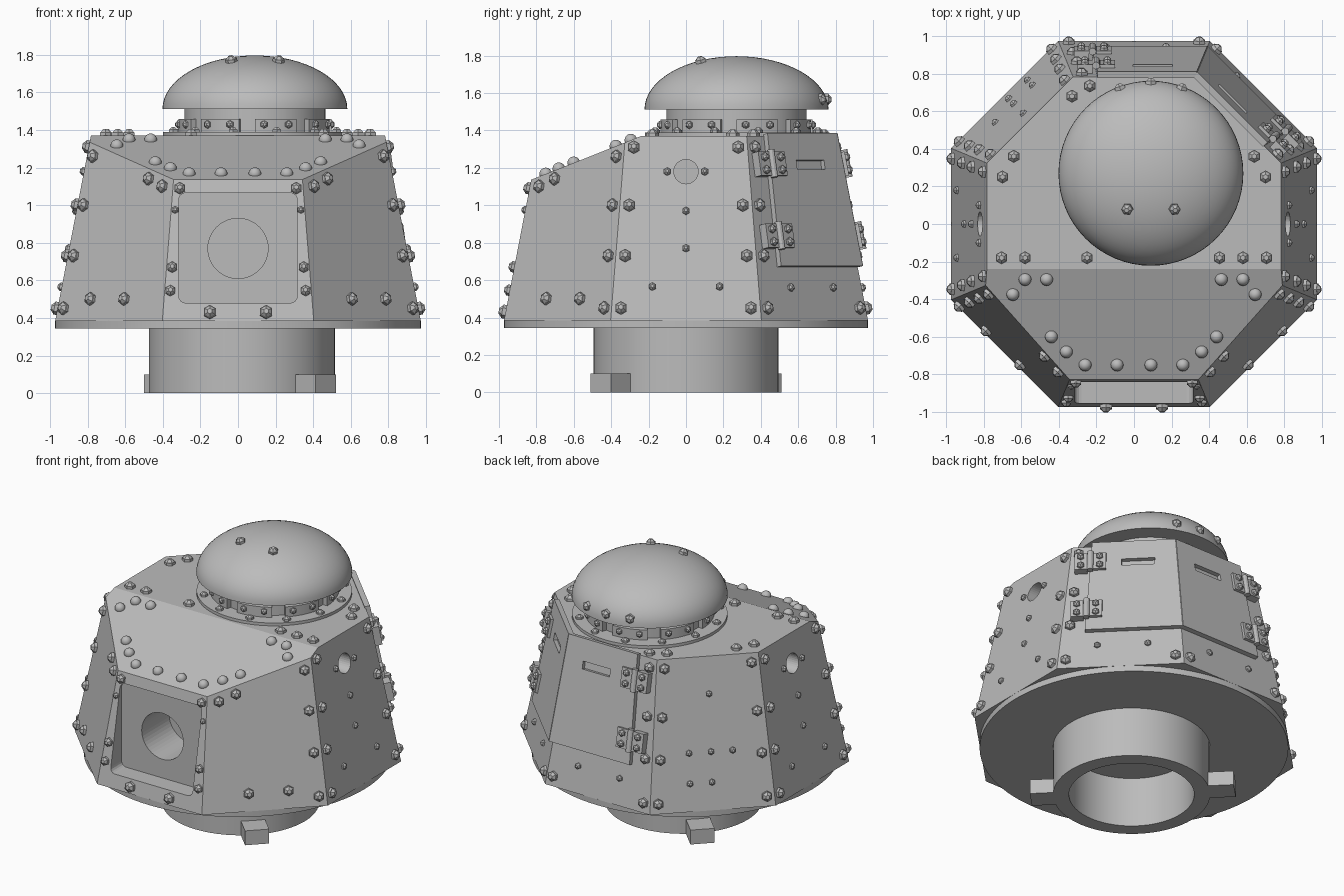
import bpy, bmesh, math
from mathutils import Matrix, Vector

if "Cube" in bpy.data.objects:
    bpy.data.objects.remove(bpy.data.objects["Cube"], do_unlink=True)

steel = bpy.data.materials.new("grey steel")
steel.use_nodes = True
GREY = (0.5, 0.5, 0.5, 1)
steel.diffuse_color = GREY
steel.node_tree.nodes["Principled BSDF"].inputs["Base Color"].default_value = GREY

BASE, TOP, APO, TAPER = 0.385, 1.37, 0.973, 0.193
TAN = math.tan(math.pi / 8)
DOME = Vector((0.09, 0.27, 0))
T = Matrix.Translation


def finish(bm, name, smooth=False):
    bmesh.ops.recalc_face_normals(bm, faces=bm.faces)
    mesh = bpy.data.meshes.new(name)
    bm.to_mesh(mesh)
    bm.free()
    mesh.materials.append(steel)
    ob = bpy.data.objects.new(name, mesh)
    bpy.context.collection.objects.link(ob)
    if smooth:
        bpy.ops.object.select_all(action="DESELECT")
        ob.select_set(True)
        bpy.context.view_layer.objects.active = ob
        bpy.ops.object.shade_smooth_by_angle(angle=math.radians(35))
    return ob


def cyl(bm, r1, r2, z0, z1, n=48, m=Matrix()):
    bmesh.ops.create_cone(bm, cap_ends=True, segments=n, radius1=r1, radius2=r2,
                          depth=z1 - z0, matrix=m @ T((0, 0, (z0 + z1) / 2)))


def box(bm, lo, hi, m=Matrix()):
    lo, hi = Vector(lo), Vector(hi)
    bmesh.ops.create_cube(bm, size=1, matrix=m @ T((lo + hi) / 2) @ Matrix.Diagonal((*(hi - lo), 1)))


def basis(x, y, z, pos):
    return T(pos) @ Matrix((x, y, z)).transposed().to_4x4()


def on_normal(pos, n):
    return T(pos) @ Vector(n).to_track_quat("Z", "Y").to_matrix().to_4x4()


def apothem(z):
    return APO - (z - BASE) * TAPER


def wall(k, u, z):
    """Frame on wall k (0 = left, counting towards the back): x along, y up the slope, z out."""
    a = k * math.pi / 4
    out, along = Vector((math.cos(a), math.sin(a), 0)), Vector((-math.sin(a), math.cos(a), 0))
    up = (Vector((0, 0, 1)) - out * TAPER).normalized()
    return basis(along, up, along.cross(up), out * apothem(z) + along * u + Vector((0, 0, z)))


def cut(ob, bm):
    cutter = finish(bm, "cutter")
    mod = ob.modifiers.new("cut", "BOOLEAN")
    mod.operation, mod.solver, mod.object = "DIFFERENCE", "EXACT", cutter
    bpy.context.view_layer.objects.active = ob
    bpy.ops.object.modifier_apply(modifier=mod.name)
    bpy.data.objects.remove(cutter, do_unlink=True)


# Eight-sided tapering hull with a flat roof that slopes down at the front
bm = bmesh.new()
cyl(bm, APO / math.cos(math.pi / 8), apothem(1.5) / math.cos(math.pi / 8), BASE, 1.5, 8,
    Matrix.Rotation(math.pi / 8, 4, "Z"))
SLOPE = Vector((0, -0.397, 1)).normalized()
for co, no in (((0, 0, TOP), (0, 0, 1)), ((0, -0.24, TOP), SLOPE)):
    geom = bm.verts[:] + bm.edges[:] + bm.faces[:]
    bmesh.ops.bisect_plane(bm, geom=geom, plane_co=co, plane_no=no, clear_outer=True)
    bmesh.ops.holes_fill(bm, edges=[e for e in bm.edges if e.is_boundary])
hull = finish(bm, "hull")

# Front window recess with rounded corners
bm = bmesh.new()
box(bm, (-0.315, -1.2, 0.48), (0.315, -0.83, 1.065))
bmesh.ops.bevel(bm, geom=[e for e in bm.edges if abs(e.verts[0].co.y - e.verts[1].co.y) > 0.1],
                offset=0.035, segments=4, profile=0.5, affect="EDGES")
cut(hull, bm)

# Gun port and the two side pistol ports
bm = bmesh.new()
cyl(bm, 0.16, 0.16, -0.3, 0.3, 48, on_normal((0, -0.83, 0.77), (0, -1, 0)))
cut(hull, bm)
for k in (0, 4):
    bm = bmesh.new()
    cyl(bm, 0.065, 0.065, -0.3, 0.1, 32, on_normal(wall(k, 0, 1.18).translation, (1 - k / 2, 0, 0)))
    cut(hull, bm)

# Turning ring under the hull, hollow neck and its two locking lugs
bm = bmesh.new()
cyl(bm, APO, APO, 0.345, BASE + 0.002, 96)
finish(bm, "base_disc", True)
bm = bmesh.new()
cyl(bm, 0.495, 0.495, 0, 0.35, 64, T((0.02, 0, 0)))
neck = finish(bm, "neck")
bm = bmesh.new()
cyl(bm, 0.395, 0.395, -0.1, 0.345, 64, T((0.02, 0, 0)))
cut(neck, bm)
neck.select_set(True)
bpy.context.view_layer.objects.active = neck
bpy.ops.object.shade_smooth_by_angle(angle=math.radians(35))
bm = bmesh.new()
for a in (-45, 135):
    box(bm, (0.47, -0.077, 0), (0.645, 0.077, 0.1), T((0.01, 0, 0)) @ Matrix.Rotation(math.radians(a), 4, "Z"))
finish(bm, "neck_lugs")

# Cupola: flange, column, spaced vision blocks and dome
bm = bmesh.new()
cyl(bm, 0.49, 0.49, TOP - 0.01, 1.39, 64, T(DOME))
cyl(bm, 0.375, 0.375, TOP, 1.52, 64, T(DOME))
finish(bm, "cupola_column", True)
bm = bmesh.new()
for i in range(8):
    pts = []
    for r, steps in ((0.407, range(7)), (0.35, range(6, -1, -1))):
        for s in steps:
            a = math.radians(45 * i + 5.5 * s - 90)
            pts.append(bm.verts.new(DOME + Vector((r * math.cos(a), r * math.sin(a), TOP))))
    ext = bmesh.ops.extrude_face_region(bm, geom=[bm.faces.new(pts)])["geom"]
    bmesh.ops.translate(bm, vec=(0, 0, 0.09), verts=[v for v in ext if isinstance(v, bmesh.types.BMVert)])
finish(bm, "vision_blocks", True)
bm = bmesh.new()
bmesh.ops.create_uvsphere(bm, u_segments=64, v_segments=32, radius=1)
bmesh.ops.bisect_plane(bm, geom=bm.verts[:] + bm.edges[:] + bm.faces[:], dist=0.0001,
                       plane_co=(0, 0, 0), plane_no=(0, 0, -1), clear_outer=True)
bmesh.ops.holes_fill(bm, edges=[e for e in bm.edges if e.is_boundary])
bm.transform(T(DOME + Vector((0, 0, 1.512))) @ Matrix.Diagonal((0.492, 0.492, 0.285, 1)))
finish(bm, "cupola_dome", True)

bolts = bmesh.new()


def bolt(m, r=0.035):
    cyl(bolts, r, r, -0.01, r * 0.5, 6, m)
    cyl(bolts, r * 0.9, r * 0.4, r * 0.5, r * 1.0, 6, m)


# Two hatch doors with a slit and a pair of hinges each
for name, k, s in (("left_hatch", 1, 1), ("back_hatch", 2, -1)):
    bm = bmesh.new()
    quads = []
    for d in (-0.005, 0.03):
        quad = []
        for z, side in ((0.67, -1), (0.67, 1), (1.38, 1), (1.38, -1)):
            half = apothem(z) * TAN
            u = half + 0.01 if side > 0 else -0.6 * half
            quad.append(bm.verts.new(wall(k, s * u, z) @ Vector((0, 0, d))))
        quads.append(quad)
    inner, outer = quads
    bm.faces.new(inner)
    bm.faces.new(outer)
    for i in range(4):
        j = (i + 1) % 4
        bm.faces.new((inner[i], inner[j], outer[j], outer[i]))
    door = finish(bm, name)
    bm = bmesh.new()
    box(bm, (-0.105, -0.026, 0.004), (0.105, 0.026, 0.1), wall(k, s * 0.1, 1.21))
    cut(door, bm)
    bm = bmesh.new()
    for z in (0.83, 1.215):
        m = wall(k, -s * 0.6 * apothem(z) * TAN, z)
        cyl(bm, 0.02, 0.02, -0.075, 0.075, 12, m @ T((0, 0, 0.045)) @ Matrix.Rotation(math.pi / 2, 4, "X"))
        for x in (-1, 1):
            box(bm, (x * 0.06 - 0.04, -0.065, -0.005), (x * 0.06 + 0.04, 0.065, 0.048), m)
            for y in (-0.035, 0.035):
                bolt(m @ T((x * 0.06, y, 0.048)), 0.024)
    finish(bm, name + "_hinges")

# Bolts along the wall corners; hatches leave out those they cover
for k in range(8):
    for side in (-1, 1):
        for z in (0.45, 0.73, 1.0, 1.31):
            hatch = k in (1, 2) and (side > 0) == (k == 1)
            if k == 6 or (hatch and z > 0.5) or (k in (5, 7) and (side > 0) == (k == 5)):
                continue
            z = 1.26 if k in (5, 7) and z > 1.2 else z
            bolt(wall(k, side * (apothem(z) * TAN - 0.05), z))
# Small bolts in the middle of the walls
small = {0: ((-0.1, 1.18), (0.1, 1.18), (0, 0.97), (0, 0.77), (-0.18, 0.565), (0.18, 0.565)),
         3: ((0, 1.13), (-0.14, 0.76), (0, 0.76), (0.14, 0.76), (-0.14, 0.565), (0, 0.565)),
         1: ((-0.15, 0.56), (0.17, 0.56)), 2: ((-0.17, 0.56), (0.15, 0.56))}
small[4] = small[0]
for k, spots in small.items():
    for u, z in spots:
        bolt(wall(k, u, z), 0.022)
for side in (-1, 1):
    # Front and front-diagonal walls
    for u, z, r in ((0.31, 1.09, 0.032), (0.335, 0.975, 0.02), (0.35, 0.67, 0.03), (0.36, 0.545, 0.03), (0.15, 0.43, 0.037)):
        bolt(wall(6, side * u, z), r)
    for u, z in ((-0.27, 1.1), (-0.16, 1.14), (-0.1, 0.5), (0.155, 0.5)):
        bolt(wall(6 + side, side * u, z))
    # Flat roof and dome top
    for x, y in ((0.705, -0.18), (0.58, -0.18), (0.7, 0.25), (0.64, 0.36)):
        bolt(T((side * x, y, TOP)))
    bolt(on_normal((0.09 + side * 0.125, 0.08, 1.764), (side * 0.15, -0.25, 1)), 0.032)
for x, y in ((-0.33, 0.68), (-0.235, 0.735), (-0.25, -0.18), (0.455, -0.18)):
    bolt(T((x, y, TOP)))
# Cupola flange, vision block and dome rim bolts
for i in range(12):
    a = math.radians(30 * i + 15)
    bolt(T(DOME + Vector((0.45 * math.cos(a), 0.45 * math.sin(a), 1.39))), 0.026)
for i in range(8):
    for step in (7, 26):
        a = math.radians(45 * i + step - 90)
        n = Vector((math.cos(a), math.sin(a), 0))
        bolt(on_normal(DOME + n * 0.405 + Vector((0, 0, 1.43)), n), 0.022)
for a in (70, 90, 110):
    n = Vector((math.cos(math.radians(a)), math.sin(math.radians(a)), 0))
    bolt(on_normal(DOME + n * 0.475 + Vector((0, 0, 1.565)), n), 0.032)
finish(bolts, "hex_bolts")

# Round rivets on the sloping roof
bm = bmesh.new()
for side in (-1, 1):
    for x, y in ((0.26, -0.75), (0.09, -0.75), (0.44, -0.6), (0.36, -0.68), (0.645, -0.375), (0.58, -0.295), (0.465, -0.295)):
        m = on_normal((side * x, y, TOP + (y + 0.24) * 0.397), SLOPE)
        bmesh.ops.create_uvsphere(bm, u_segments=16, v_segments=8, radius=0.034, matrix=m)
finish(bm, "roof_rivets", True)
